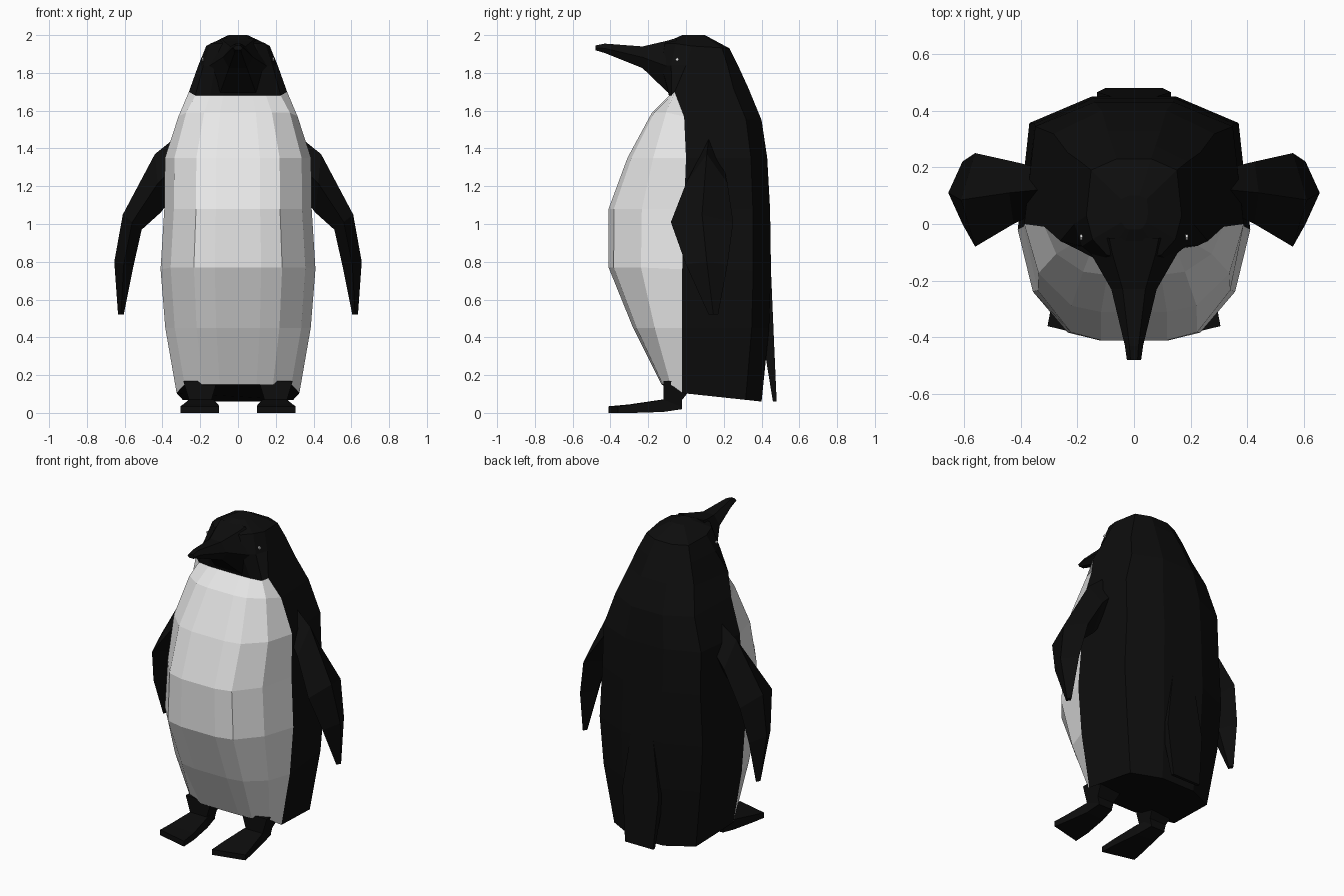
import bpy, bmesh
from mathutils import Vector

if "Cube" in bpy.data.objects:
    bpy.data.objects.remove(bpy.data.objects["Cube"])


def material(name, rgb):
    m = bpy.data.materials.new(name)
    m.diffuse_color = (*rgb, 1)
    m.use_nodes = True
    m.node_tree.nodes["Principled BSDF"].inputs["Base Color"].default_value = m.diffuse_color
    return m


BLACK = material("feather black", (0.004, 0.004, 0.004))
WHITE = material("belly white", (0.8, 0.8, 0.8))


def loft(name, sections, mats=(BLACK,), rule=None):
    """Skin a list of equal-length closed sections, flat shaded, with capped ends."""
    bm = bmesh.new()
    rings = [[bm.verts.new(p) for p in s] for s in sections]
    n = len(rings[0])
    for r, (a, b) in enumerate(zip(rings, rings[1:])):
        for i in range(n):
            j = (i + 1) % n
            f = bm.faces.new((a[i], a[j], b[j], b[i]))
            if rule:
                f.material_index = rule(r, i)
    bm.faces.new(rings[0][::-1])
    bm.faces.new(rings[-1])
    bmesh.ops.recalc_face_normals(bm, faces=bm.faces)
    mesh = bpy.data.meshes.new(name)
    bm.to_mesh(mesh)
    bm.free()
    for m in mats:
        mesh.materials.append(m)
    ob = bpy.data.objects.new(name, mesh)
    bpy.context.collection.objects.link(ob)
    return ob


def mirrored(sections, s):
    return [[(s * x, y, z) for x, y, z in sec] for sec in sections]


# Body and head: half outline (x share, y share), front to back
HALF = [(0.3, -1), (0.57, -0.93), (0.87, -0.56), (1, 0), (0.9, 0.8), (0.36, 1)]


def body_ring(zf, zb, w, front, seam, back):
    right = []
    for fx, fy in HALF:
        y = seam + fy * (seam - front if fy < 0 else back - seam)
        t = 0 if fy < 0 else 0.5 + 0.5 * fy
        right.append((fx * w, y, zf + (zb - zf) * t))
    return right + [(-x, y, z) for x, y, z in reversed(right)]


# front z, back z, half width, front y, seam y, back y
RINGS = [
    (0.15, 0.06, 0.325, -0.13, -0.02, 0.40),
    (0.45, 0.45, 0.385, -0.28, -0.02, 0.44),
    (0.77, 0.75, 0.41, -0.41, -0.02, 0.45),
    (1.08, 1.08, 0.39, -0.41, -0.01, 0.445),
    (1.35, 1.35, 0.387, -0.31, 0.0, 0.43),
    (1.59, 1.55, 0.315, -0.18, -0.01, 0.40),
    (1.68, 1.72, 0.26, -0.09, -0.06, 0.33),
    (1.84, 1.84, 0.21, -0.14, 0.0, 0.275),
    (1.955, 1.93, 0.168, -0.12, 0.03, 0.23),
    (2.0, 2.0, 0.05, -0.02, 0.04, 0.10),
]
# White belly: columns ahead of the side seam, below the throat
loft("body", [body_ring(*r) for r in RINGS], (BLACK, WHITE),
     lambda r, i: int(r < 6 and (i < 3 or i > 7)))


# Beak, tapering from the face: y, half width, under z, top z
def beak_section(y, w, lo, hi):
    m = (lo + hi) / 2
    return [(w * 0.6, y, lo), (w, y, m), (w * 0.5, y, hi),
            (-w * 0.5, y, hi), (-w, y, m), (-w * 0.6, y, lo)]


loft("beak", [beak_section(*b) for b in (
    (-0.05, 0.175, 1.67, 1.985), (-0.10, 0.155, 1.70, 1.97),
    (-0.23, 0.08, 1.825, 1.94), (-0.43, 0.032, 1.905, 1.955),
    (-0.48, 0.025, 1.92, 1.945))])

# Tail wedge
loft("tail", [
    [(0.1, 0.46, 0.06), (0.1, 0.48, 0.06), (-0.1, 0.48, 0.06), (-0.1, 0.46, 0.06)],
    [(0.13, 0.40, 0.43), (0.13, 0.465, 0.4), (-0.13, 0.465, 0.4), (-0.13, 0.40, 0.43)],
    [(0.08, 0.40, 0.75), (0.08, 0.45, 0.75), (-0.08, 0.45, 0.75), (-0.08, 0.40, 0.75)],
])


# Flippers: outer x, outer z, inner x, inner z, front y, back y
def flipper_section(ox, oz, ix, iz, y0, y1):
    mx, mz, my = (ox + ix) / 2, (oz + iz) / 2, (y0 + y1) / 2
    return [(ox, my, oz), (mx, y0, mz), (ix, my, iz), (mx, y1, mz)]


FLIPPER = [flipper_section(*f) for f in (
    (0.34, 1.45, 0.34, 1.15, 0.04, 0.20),
    (0.44, 1.37, 0.41, 1.06, 0.00, 0.22),
    (0.61, 1.05, 0.51, 0.97, -0.08, 0.25),
    (0.655, 0.80, 0.555, 0.77, 0.00, 0.22),
    (0.635, 0.52, 0.605, 0.52, 0.12, 0.17))]


# Feet and legs
def box_section(x0, x1, y0, y1, z0, z1):
    return [(x0, y0, z0), (x1, y1, z0), (x1, y1, z1), (x0, y0, z1)]


FOOT = [box_section(*f) for f in (
    (0.10, 0.305, -0.41, -0.36, 0.0, 0.035),
    (0.105, 0.29, -0.30, -0.28, 0.0, 0.045),
    (0.13, 0.26, -0.13, -0.12, 0.005, 0.07),
    (0.15, 0.25, -0.02, -0.02, 0.02, 0.07))]


def leg_section(z, x0, x1, y0, y1):
    return [(x0, y0, z), (x1, y0, z), (x1, y1, z), (x0, y1, z)]


LEG = [leg_section(*l) for l in (
    (0.03, 0.15, 0.25, -0.12, -0.02),
    (0.07, 0.14, 0.26, -0.12, -0.02),
    (0.17, 0.11, 0.29, -0.12, 0.06))]

# Eyes: tiny diamond plates on the sides of the head
EYE = [[(x, -0.047 + dy, 1.872 + dz) for dy, dz in
        ((-0.01, 0), (0, -0.01), (0.01, 0), (0, 0.01))] for x in (0.182, 0.19)]

for side, s in (("left", -1), ("right", 1)):
    loft(side + "_flipper", mirrored(FLIPPER, s))
    loft(side + "_foot", mirrored(FOOT, s))
    loft(side + "_leg", mirrored(LEG, s))
    loft(side + "_eye", mirrored(EYE, s), (WHITE,))
